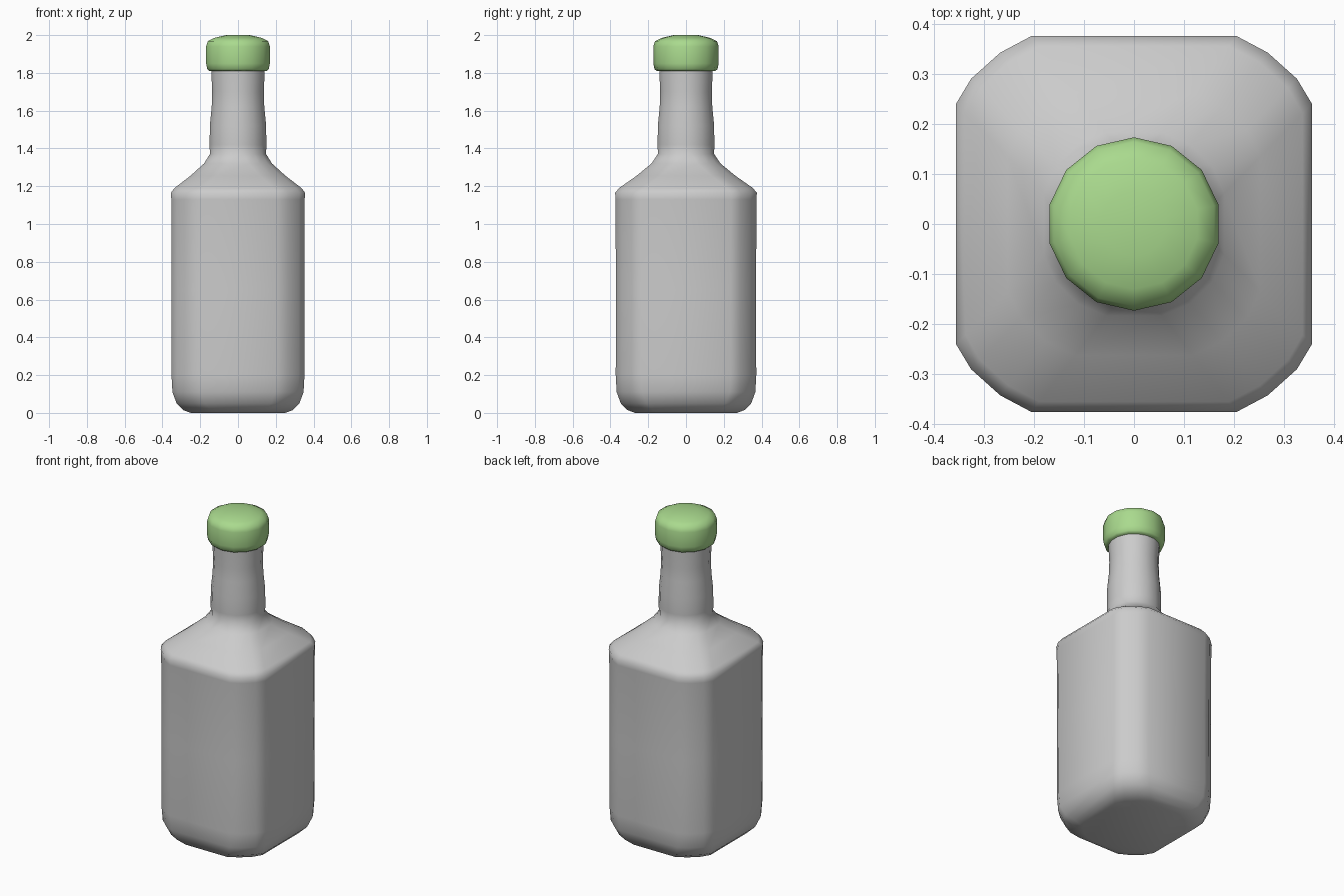
import bpy, bmesh, math

if "Cube" in bpy.data.objects:
    bpy.data.objects.remove(bpy.data.objects["Cube"])

CORNER = [(0.355, 0.24), (0.325, 0.29), (0.267, 0.342), (0.205, 0.375)]


def circle(r, n):
    return [(r * math.cos(2 * math.pi * (i + 0.5) / n),
             r * math.sin(2 * math.pi * (i + 0.5) / n)) for i in range(n)]


def body_section(inset=0.0):
    # One rounded corner mirrored into all four quadrants
    q = [(x - inset, y - inset) for x, y in CORNER]
    half = q + [(-x, y) for x, y in reversed(q)]
    return half + [(-x, -y) for x, y in half]


def blend(a, b, t):
    return [(p[0] + (r[0] - p[0]) * t, p[1] + (r[1] - p[1]) * t)
            for p, r in zip(a, b)]


def loft(name, sections):
    bm = bmesh.new()
    rings = [[bm.verts.new((x, y, z)) for x, y in pts] for z, pts in sections]
    n = len(rings[0])
    for a, b in zip(rings, rings[1:]):
        for i in range(n):
            j = (i + 1) % n
            bm.faces.new((a[i], a[j], b[j], b[i]))
    bm.faces.new(rings[0][::-1])
    bm.faces.new(rings[-1])
    bmesh.ops.recalc_face_normals(bm, faces=bm.faces)
    mesh = bpy.data.meshes.new(name)
    bm.to_mesh(mesh)
    bm.free()
    obj = bpy.data.objects.new(name, mesh)
    bpy.context.collection.objects.link(obj)
    bpy.ops.object.select_all(action='DESELECT')
    obj.select_set(True)
    bpy.context.view_layer.objects.active = obj
    bpy.ops.object.shade_smooth_by_angle(angle=math.radians(55))
    return obj


# Bottle: rounded base, square body, shoulder blending into a round neck
full = body_section()
neck = circle(0.152, 16)
sections = [(z, body_section(d)) for z, d in
            [(0.0, 0.105), (0.015, 0.065), (0.05, 0.03), (0.11, 0.008),
             (0.2, 0.003), (0.65, 0.004), (1.13, 0.002), (1.165, 0.0)]]
sections += [(z, blend(full, neck, t)) for z, t in
             [(1.19, 0.09), (1.255, 0.5), (1.32, 0.85), (1.37, 1.0)]]
sections += [(z, circle(r, 16)) for z, r in
             [(1.42, 0.153), (1.52, 0.152), (1.62, 0.142), (1.7, 0.139),
              (1.8, 0.144), (1.83, 0.144)]]
loft("bottle", sections)

# Cap: softly rounded disc
cap = loft("cap", [(z, circle(r, 14)) for z, r in
                   [(1.81, 0.155), (1.82, 0.167), (1.85, 0.173), (1.94, 0.173),
                    (1.968, 0.164), (1.985, 0.13), (2.0, 0.065)]])
green = bpy.data.materials.new("cap_green")
green.diffuse_color = (0.40, 0.70, 0.27, 1)
green.use_nodes = True
green.node_tree.nodes["Principled BSDF"].inputs["Base Color"].default_value = green.diffuse_color
cap.data.materials.append(green)
